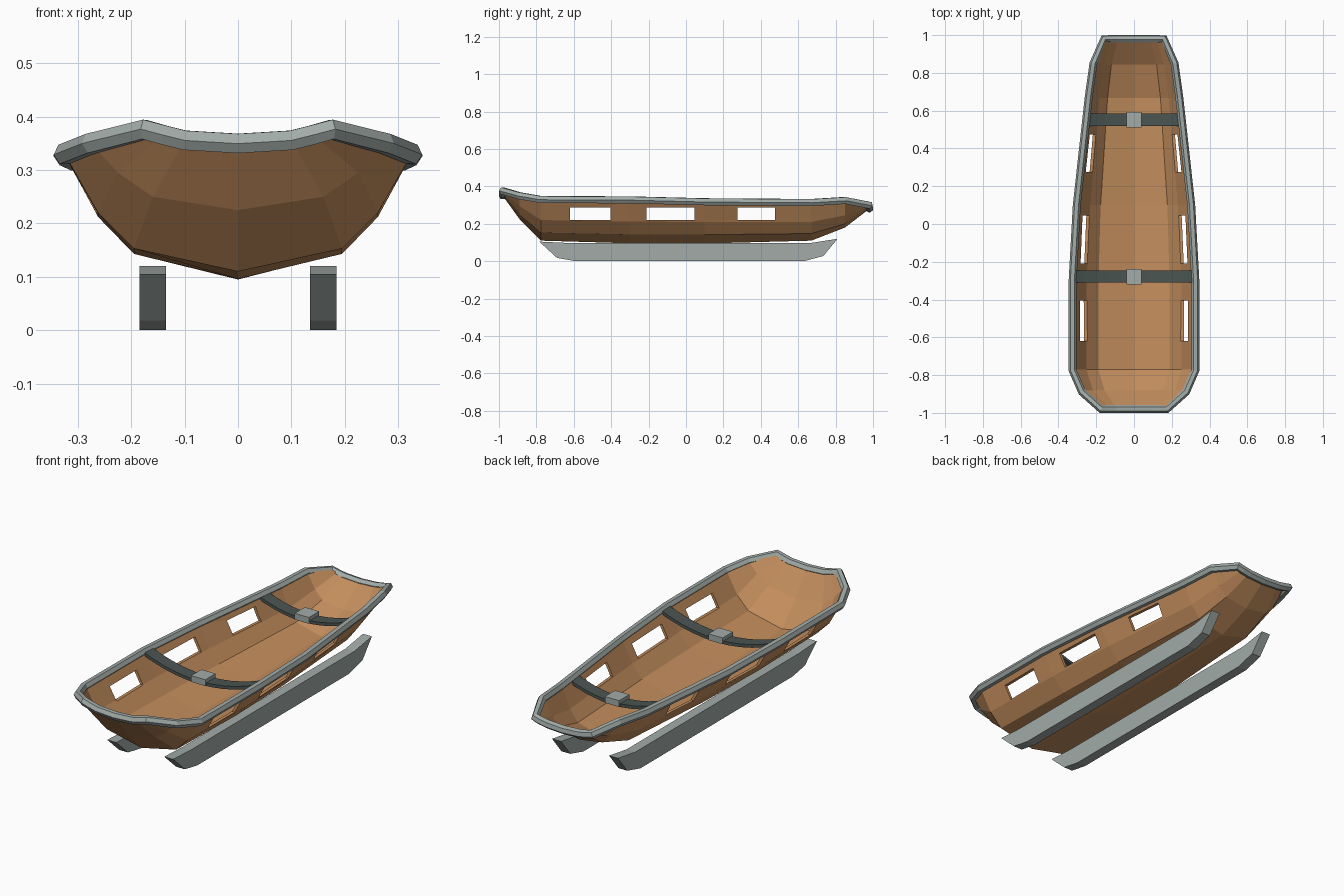
import bpy, bmesh
from mathutils import Vector

if "Cube" in bpy.data.objects:
    bpy.data.objects.remove(bpy.data.objects["Cube"])


def material(name, rgb):
    m = bpy.data.materials.new(name)
    m.diffuse_color = (*rgb, 1)
    m.use_nodes = True
    m.node_tree.nodes["Principled BSDF"].inputs["Base Color"].default_value = m.diffuse_color
    return m


orange = material("orange_shell", (0.55, 0.27, 0.11))
grey = material("grey_rim", (0.36, 0.41, 0.39))
dark = material("dark_webbing", (0.07, 0.09, 0.085))


def mesh_object(name, verts, faces, mat):
    me = bpy.data.meshes.new(name)
    me.from_pydata(verts, [], faces)
    bm = bmesh.new()
    bm.from_mesh(me)
    bmesh.ops.recalc_face_normals(bm, faces=bm.faces)
    bm.to_mesh(me)
    bm.free()
    ob = bpy.data.objects.new(name, me)
    bpy.context.collection.objects.link(ob)
    if mat:
        me.materials.append(mat)
    return ob


def box(name, centre, size, mat=None):
    c, s = Vector(centre), Vector(size) / 2
    verts = [c + Vector((x * s.x, y * s.y, z * s.z))
             for x in (-1, 1) for y in (-1, 1) for z in (-1, 1)]
    faces = [(0, 1, 3, 2), (4, 6, 7, 5), (0, 4, 5, 1), (2, 3, 7, 6), (0, 2, 6, 4), (1, 5, 7, 3)]
    return mesh_object(name, verts, faces, mat)


# Hull stations: y, keel z, chine x z, bilge x z, rim x z
stations = [
    (-0.980, 0.350, 0.100, 0.356, 0.140, 0.366, 0.175, 0.376),
    (-0.890, 0.225, 0.160, 0.250, 0.225, 0.295, 0.275, 0.350),
    (-0.775, 0.110, 0.195, 0.153, 0.262, 0.220, 0.325, 0.330),
    (-0.300, 0.096, 0.195, 0.143, 0.262, 0.212, 0.325, 0.328),
    (0.100, 0.095, 0.184, 0.142, 0.244, 0.210, 0.303, 0.318),
    (0.670, 0.110, 0.147, 0.148, 0.195, 0.210, 0.240, 0.314),
    (0.850, 0.180, 0.125, 0.200, 0.170, 0.245, 0.215, 0.325),
    (0.980, 0.280, 0.090, 0.285, 0.130, 0.292, 0.160, 0.300),
]


def section(s):
    y, kz, *rest = s
    half = [(rest[i], y, rest[i + 1]) for i in (0, 2, 4)]
    return [(-x, y, z) for x, y, z in reversed(half)] + [(0, y, kz)] + half


# Shell
rows = [section(s) for s in stations]
verts = [p for r in rows for p in r]
faces = [(r * 7 + i, r * 7 + i + 1, r * 7 + i + 8, r * 7 + i + 7)
         for r in range(len(rows) - 1) for i in range(6)]
shell = mesh_object("shell", verts, faces, orange)
bm = bmesh.new()
bm.from_mesh(shell.data)
if min(bm.faces, key=lambda f: f.calc_center_median().z).normal.z > 0:
    bmesh.ops.reverse_faces(bm, faces=bm.faces)
bm.to_mesh(shell.data)
bm.free()
solid = shell.modifiers.new("thickness", 'SOLIDIFY')
solid.thickness = 0.014
solid.offset = -1

# Hand-hold openings through both side walls
for i, (y0, y1) in enumerate([(-0.62, -0.405), (-0.21, 0.045), (0.275, 0.475)]):
    cutter = box(f"opening_cutter_{i}", (0, (y0 + y1) / 2, 0.254), (0.9, y1 - y0, 0.066))
    cutter.hide_render = True
    cutter.hide_set(True)
    cutter.display_type = 'WIRE'
    cut = shell.modifiers.new(f"opening_{i}", 'BOOLEAN')
    cut.operation = 'DIFFERENCE'
    cut.solver = 'EXACT'
    cut.object = cutter

# Rim tube following the shell edge
path = rows[0][:] + [r[6] for r in rows[1:-1]] + rows[-1][::-1] + [r[0] for r in rows[-2:0:-1]]
cu = bpy.data.curves.new("rim", 'CURVE')
cu.dimensions = '3D'
cu.bevel_depth = 0.021
cu.bevel_resolution = 1
sp = cu.splines.new('POLY')
sp.points.add(len(path) - 1)
for p, co in zip(sp.points, path):
    p.co = (*co, 1)
sp.use_cyclic_u = True
sp.use_smooth = False
cu.materials.append(grey)
rim = bpy.data.objects.new("rim", cu)
bpy.context.collection.objects.link(rim)


def prism(name, outline, axis, lo, hi, mat):
    """Extrude a 2D outline along x or y."""
    place = (lambda a, b, t: (t, a, b)) if axis == 'x' else (lambda a, b, t: (a, t, b))
    n = len(outline)
    v = [place(a, b, t) for t in (lo, hi) for a, b in outline]
    f = [tuple(range(n)), tuple(range(n, 2 * n))]
    f += [(i, (i + 1) % n, (i + 1) % n + n, i + n) for i in range(n)]
    return mesh_object(name, v, f, mat)


# Sagging straps with buckles
for name, y, w, z in [("front", -0.278, 0.33, 0.342), ("rear", 0.553, 0.26, 0.326)]:
    sag = 0.07 * w / 0.33
    xs = [w * (i / 5 - 1) for i in range(11)]
    top = [(x, z - sag * (1 - (x / w) ** 2)) for x in xs]
    outline = top + [(x, h - 0.016) for x, h in reversed(top)]
    prism(name + "_strap", outline, 'y', y - 0.033, y + 0.033, dark)
    box(name + "_buckle", (0, y, z - sag + 0.004), (0.08, 0.082, 0.032), grey)

# Runners
profile = [(-0.785, 0.105), (-0.69, 0.018), (-0.59, 0), (0.63, 0), (0.735, 0.028),
           (0.81, 0.12), (0.67, 0.098), (-0.64, 0.098)]
for name, x in (("left_runner", -0.16), ("right_runner", 0.16)):
    prism(name, profile, 'x', x - 0.025, x + 0.025, grey)
